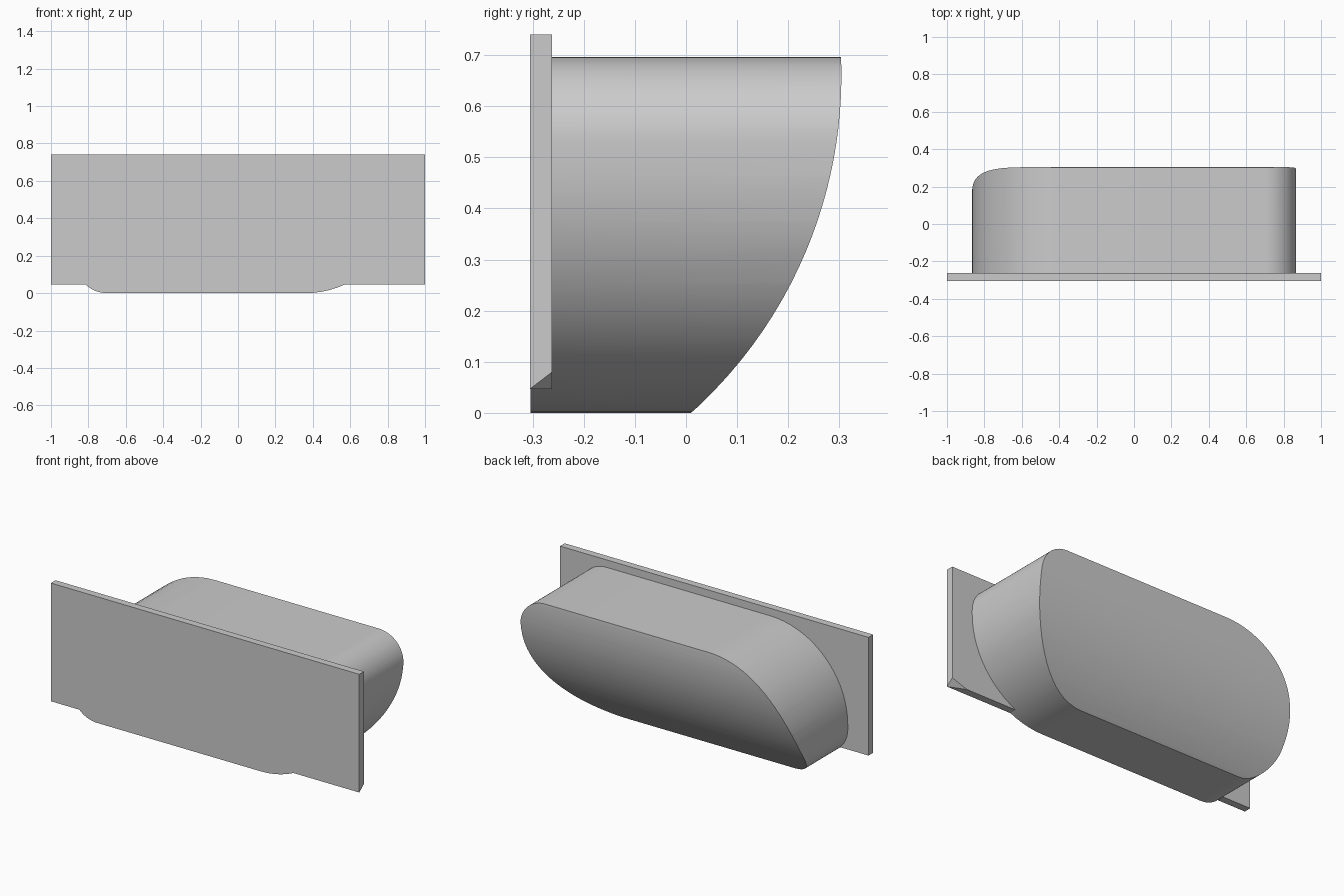
import bpy
import bmesh
from math import sin, cos, pi, sqrt

if "Cube" in bpy.data.objects:
    bpy.data.objects.remove(bpy.data.objects["Cube"], do_unlink=True)

FRONT, BACK, PLATE_BACK = -0.305, 0.304, -0.262
HALF_W, TOP = 0.866, 0.696
SMALL_R, LARGE_R = 0.165, 0.505

grey = bpy.data.materials.new("plain grey")
grey.use_nodes = True
grey.diffuse_color = (0.6, 0.6, 0.6, 1)
grey.node_tree.nodes["Principled BSDF"].inputs["Base Color"].default_value = (0.6, 0.6, 0.6, 1)


def make_object(name, bm):
    bmesh.ops.recalc_face_normals(bm, faces=bm.faces)
    mesh = bpy.data.meshes.new(name)
    bm.to_mesh(mesh)
    bm.free()
    mesh.materials.append(grey)
    obj = bpy.data.objects.new(name, mesh)
    bpy.context.collection.objects.link(obj)
    return obj


def prism(name, outline, direction):
    """Extrude a closed planar outline along a vector."""
    bm = bmesh.new()
    face = bm.faces.new([bm.verts.new(p) for p in outline])
    moved = bmesh.ops.extrude_face_region(bm, geom=[face], use_keep_orig=True)["geom"]
    bmesh.ops.translate(bm, vec=direction, verts=[v for v in moved if isinstance(v, bmesh.types.BMVert)])
    return make_object(name, bm)


def corner(cx, cz, radius, start, steps=18):
    """Quarter-circle corner of the section, turning counter-clockwise."""
    angles = [start + pi / 2 * i / steps for i in range(steps + 1)]
    return [(cx + radius * cos(a), -0.3045, cz + radius * sin(a)) for a in angles]


# Hollow-cup body: two tight and two wide corners, placed diagonally
section = []
for sx, top, radius, start in ((1, True, SMALL_R, 0), (-1, True, LARGE_R, pi / 2),
                               (-1, False, SMALL_R, pi), (1, False, LARGE_R, 1.5 * pi)):
    cz = TOP - radius if top else radius
    section += corner(sx * (HALF_W - radius), cz, radius, start)
body = prism("recess_body", section, (0, 1, 0))

# Curved back: circular arc sweeping forward toward the bottom
ARC_R, ARC_Z, STEPS = 0.888, 0.66, 28
arc = []
for i in range(STEPS + 1):
    z = -0.05 + 0.85 * i / STEPS
    arc.append((-1.2, BACK - ARC_R + sqrt(ARC_R ** 2 - (z - ARC_Z) ** 2), z))
arc += [(-1.2, -0.6, 0.8), (-1.2, -0.6, -0.05)]
cutter = prism("back_curve_cutter", arc, (2.4, 0, 0))
cutter.hide_render = True

cut = body.modifiers.new("curved_back", "BOOLEAN")
cut.operation = "INTERSECT"
cut.solver = "EXACT"
cut.object = cutter
bpy.ops.object.select_all(action="DESELECT")
bpy.context.view_layer.objects.active = body
body.select_set(True)
bpy.ops.object.modifier_apply(modifier=cut.name)
bpy.data.objects.remove(cutter, do_unlink=True)
bpy.ops.object.shade_smooth_by_angle(angle=pi / 6)

# Front plate, with its rear lower left corner clipped
LOW, HIGH = 0.047, 0.74
points = [(x, y, z) for x in (-1, 1) for y in (FRONT, PLATE_BACK) for z in (LOW, HIGH)]
points.remove((1, PLATE_BACK, LOW))
points += [(1, PLATE_BACK, 0.08), (0.9, PLATE_BACK, LOW)]
bm = bmesh.new()
for p in points:
    bm.verts.new(p)
bmesh.ops.convex_hull(bm, input=bm.verts)
bmesh.ops.dissolve_limit(bm, angle_limit=0.02, verts=bm.verts, edges=bm.edges)
make_object("front_plate", bm)
